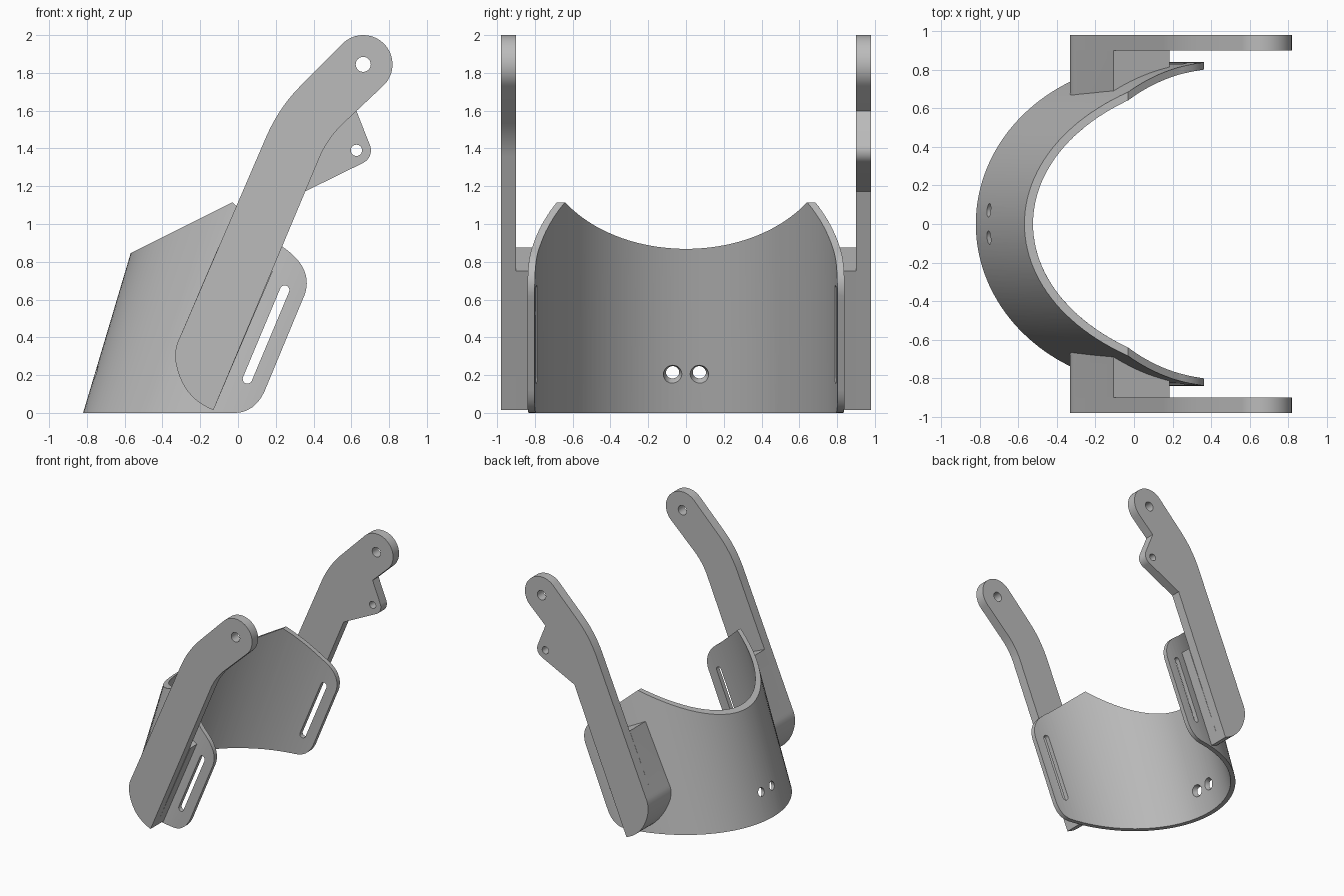
import bpy, bmesh, math
from mathutils import Vector, Matrix

cube = bpy.data.objects.get("Cube")
if cube:
    bpy.data.objects.remove(cube)

grey = bpy.data.materials.new("plain grey")
grey.use_nodes = True
grey.diffuse_color = (0.5, 0.5, 0.5, 1)
grey.node_tree.nodes["Principled BSDF"].inputs["Base Color"].default_value = (0.5, 0.5, 0.5, 1)


def make(name, bm):
    bmesh.ops.recalc_face_normals(bm, faces=bm.faces[:])
    mesh = bpy.data.meshes.new(name)
    bm.to_mesh(mesh)
    bm.free()
    mesh.materials.append(grey)
    ob = bpy.data.objects.new(name, mesh)
    bpy.context.collection.objects.link(ob)
    return ob


def loft(name, rings):
    """Closed solid through a list of equal-length loops."""
    bm = bmesh.new()
    loops = [[bm.verts.new(p) for p in ring] for ring in rings]
    n = len(loops[0])
    for a, b in zip(loops, loops[1:]):
        for i in range(n):
            j = (i + 1) % n
            bm.faces.new((a[i], a[j], b[j], b[i]))
    bm.faces.new(loops[0])
    bm.faces.new(loops[-1])
    return make(name, bm)


def prism(name, outline, y0, y1):
    """Side outline in x, z pulled along y."""
    return loft(name, [[(x, y, z) for x, z in outline] for y in (y0, y1)])


def cut(ob, tool, operation="DIFFERENCE"):
    mod = ob.modifiers.new("cut", "BOOLEAN")
    mod.operation = operation
    mod.solver = "EXACT"
    mod.object = tool
    bpy.context.view_layer.objects.active = ob
    bpy.ops.object.modifier_apply(modifier=mod.name)


def drop(*tools):
    for tool in tools:
        bpy.data.objects.remove(tool)


def arc(cx, cz, r, start, end, n=16):
    return [(cx + r * math.cos(math.radians(start + (end - start) * i / n)),
             cz + r * math.sin(math.radians(start + (end - start) * i / n)))
            for i in range(n + 1)]


def bend(p, q, r, n=10):
    """Smooth corner from p to r with its handle at q."""
    p, q, r = Vector(p), Vector(q), Vector(r)
    pts = []
    for i in range(n + 1):
        t = i / n
        pts.append(tuple(p * (1 - t) ** 2 + q * 2 * t * (1 - t) + r * t * t))
    return pts


def round_hole(ob, x, z, r):
    tool = prism("hole_cutter", arc(x, z, r, 0, 345, 23), -2, 2)
    cut(ob, tool)
    drop(tool)


def cone(name, inset, z0, z1):
    """Leaning elliptical cone that shapes the cuff."""
    rings = []
    for z in (z0, z1):
        a, c = 0.938 + 0.137 * z - inset, 0.118 + 0.435 * z
        rings.append([(c + a * math.cos(k * math.tau / 160),
                       (0.84 - inset) * math.sin(k * math.tau / 160), z)
                      for k in range(160)])
    return loft(name, rings)


# Cuff: hollow leaning cone trimmed to its side outline
outer = cone("outer_cutter", 0, -0.1, 1.3)
inner = cone("inner_cutter", 0.038, -0.2, 1.4)
cuff = cone("cuff", 0, -0.1, 1.3)
cut(cuff, inner)
side = [(-1, 0), (-1, 0.63), (-0.03, 1.115)]
side += bend((0.235, 0.88), (0.42, 0.755), (0.34, 0.595), 14)
side += bend((0.143, 0.12), (0.09, 0), (-0.02, 0), 12)
trim = prism("trim_cutter", side, -1, 1)
cut(cuff, trim, "INTERSECT")

# Strap slots through both ends of the cuff
slot = prism("slot_cutter", arc(0.247, 0.65, 0.025, -23, 157)
             + arc(0.05, 0.18, 0.025, 157, 337), -1, 1)
cut(cuff, slot)
drop(inner, trim, slot)

# Two countersunk holes low in the back of the cuff
for s in (-1, 1):
    rings = []
    for dx, r in ((-0.2, 0.034), (-0.018, 0.034), (0.02, 0.05), (0.2, 0.05)):
        rings.append([(dx, r * math.cos(k * math.tau / 24), r * math.sin(k * math.tau / 24))
                      for k in range(24)])
    tool = loft("screw_cutter", rings)
    tool.matrix_world = Matrix.Translation((-0.735, s * 0.07, 0.21)) @ Matrix.Rotation(0.28, 4, "Y")
    bpy.context.view_layer.update()
    cut(cuff, tool)
    drop(tool)

# Arm outline pieces, shared by both sides
heel = bend((-0.13, 0.015), (-0.3, 0.08), (-0.332, 0.28), 12)
heel += bend((-0.332, 0.31), (-0.33, 0.36), (-0.31, 0.395), 4)
back = bend((0.14, 1.44), (0.21, 1.61), (0.33, 1.73))
head = arc(0.663, 1.845, 0.155, 132, -48, 28)
throat = bend((0.56, 1.535), (0.48, 1.46), (0.435, 1.36))
lug_shape = [(0.34, 1.165), (0.40, 1.40), (0.56, 1.535), (0.627, 1.6), (0.642, 1.56)]
lug_shape += arc(0.63, 1.39, 0.074, 20, -63, 10)

for s, label in ((1, "left"), (-1, "right")):
    # Arm plate, with a pivot lug on the left one only
    arm = prism(label + "_arm", heel + back + head + throat, s * 0.9, s * 0.98)
    if s == 1:
        lug = prism("lug_cutter", lug_shape, 0.9, 0.98)
        cut(arm, lug, "UNION")
        drop(lug)
        round_hole(arm, 0.627, 1.39, 0.03)
    round_hole(arm, 0.663, 1.845, 0.04)

    # Spacer block joining the arm to the cuff
    block = prism(label + "_spacer", heel + [(-0.105, 0.875), (0.184, 0.75)], s * 0.4, s * 0.9)
    cut(block, outer)
drop(outer)

for ob in bpy.context.scene.objects:
    if ob.type == "MESH" and ob.name.endswith(("cuff", "_arm", "_spacer")):
        bpy.ops.object.select_all(action="DESELECT")
        ob.select_set(True)
        bpy.context.view_layer.objects.active = ob
        bpy.ops.object.shade_smooth_by_angle(angle=math.radians(25))
